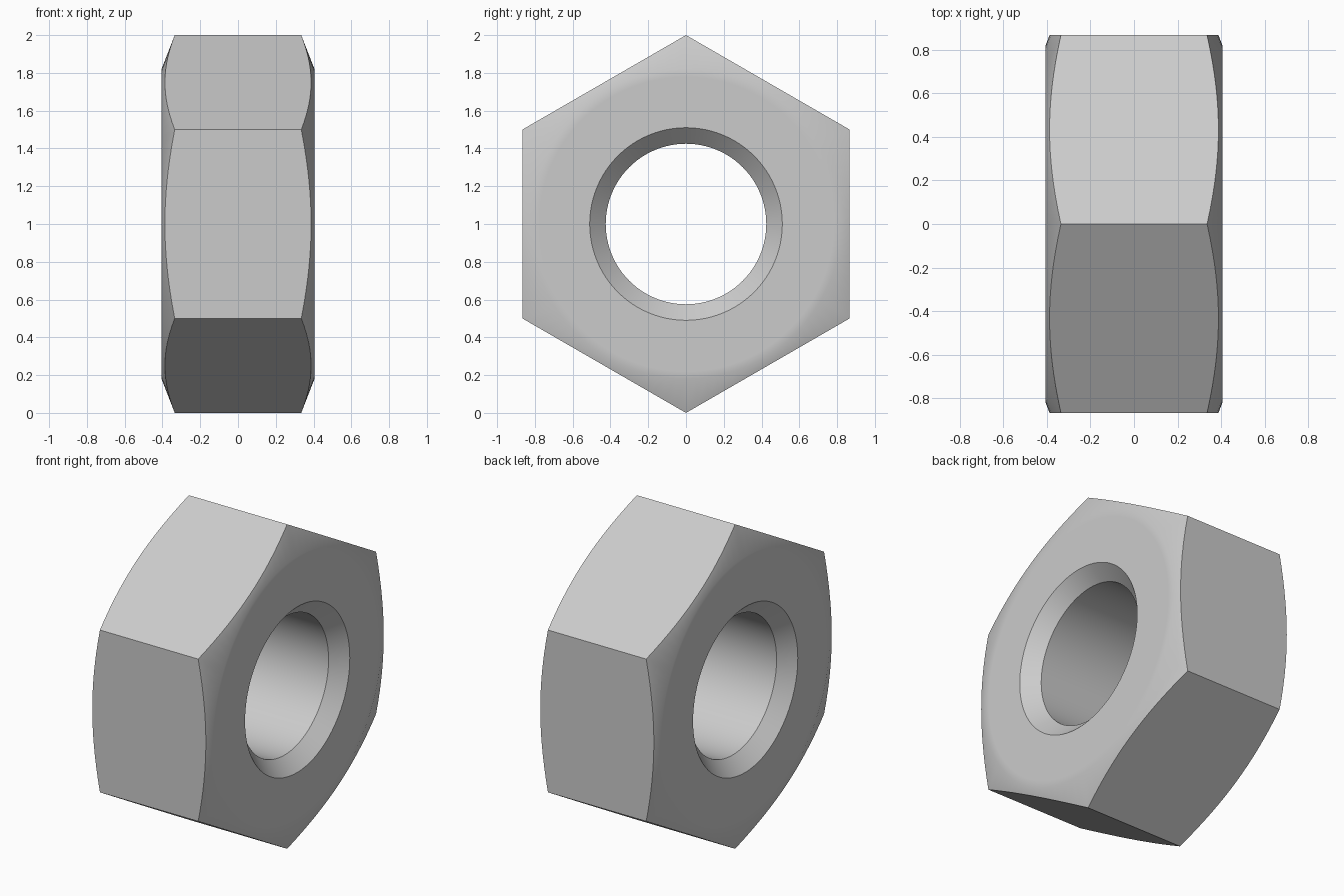
import bpy, bmesh
from math import sin, cos, pi, radians

if "Cube" in bpy.data.objects:
    bpy.data.objects.remove(bpy.data.objects["Cube"])

SEGMENTS = 96
APOTHEM = cos(pi / 6)
HALF_WIDTH = 0.405
BORE, CHAMFER, FLAT = 0.425, 0.51, 0.82
CONE_SLOPE = 0.07 / 0.18

steel = bpy.data.materials.new("light_grey_steel")
steel.use_nodes = True
grey = (0.6, 0.6, 0.6, 1)
steel.diffuse_color = grey
steel.node_tree.nodes["Principled BSDF"].inputs["Base Color"].default_value = grey


def half_profile(angle):
    """Radius and half-width, from the bore out to the hexagon edge."""
    to_middle = angle % (pi / 3) - pi / 6
    rim = APOTHEM / cos(to_middle)
    return [(BORE, HALF_WIDTH - (CHAMFER - BORE)),
            (CHAMFER, HALF_WIDTH),
            (FLAT - 0.04, HALF_WIDTH),
            (FLAT, HALF_WIDTH),
            (rim, HALF_WIDTH - (rim - FLAT) * CONE_SLOPE)]


# Sweep the closed section around the x axis, corners at top and bottom
bm = bmesh.new()
loops = []
for i in range(SEGMENTS):
    a = 2 * pi * i / SEGMENTS
    half = half_profile(a)
    section = half + [(r, -x) for r, x in reversed(half)]
    loops.append([bm.verts.new((x, r * sin(a), 1 + r * cos(a))) for r, x in section])

for i, here in enumerate(loops):
    there = loops[(i + 1) % SEGMENTS]
    for j in range(len(here)):
        k = (j + 1) % len(here)
        bm.faces.new((here[j], here[k], there[k], there[j]))
bmesh.ops.recalc_face_normals(bm, faces=bm.faces)

mesh = bpy.data.meshes.new("hex_nut")
bm.to_mesh(mesh)
bm.free()
mesh.materials.append(steel)
nut = bpy.data.objects.new("hex_nut", mesh)
bpy.context.collection.objects.link(nut)

# Smooth bore and cone, crisp hexagon edges
bpy.ops.object.select_all(action="DESELECT")
nut.select_set(True)
bpy.context.view_layer.objects.active = nut
bpy.ops.object.shade_smooth_by_angle(angle=radians(30))
